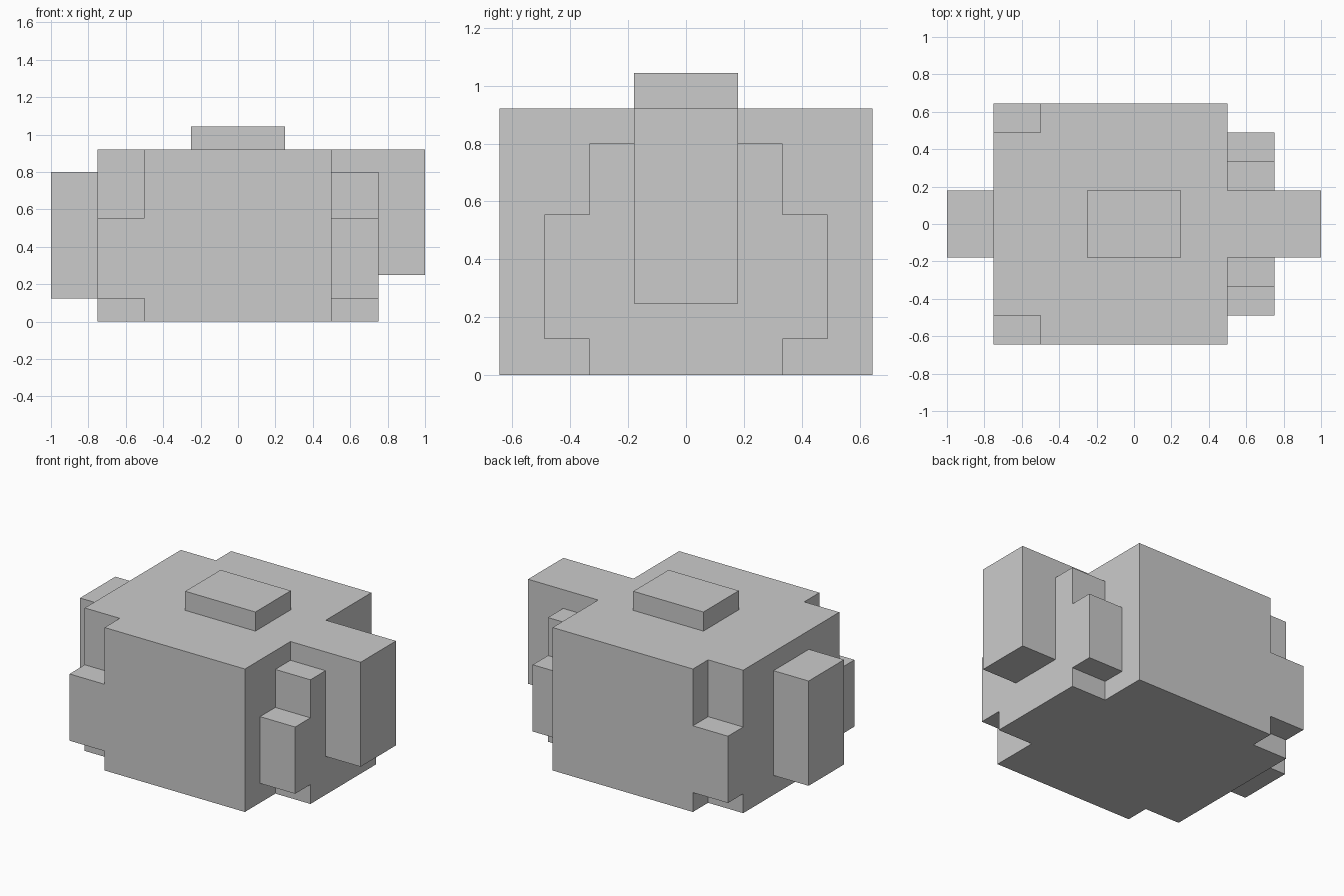
import bpy, bmesh

if "Cube" in bpy.data.objects:
    bpy.data.objects.remove(bpy.data.objects["Cube"])


def slab(name, x0, x1, half):
    """Extrude a profile along x; half is its +y side (y, z) from bottom to top."""
    profile = half + [(-y, z) for y, z in reversed(half)]
    bm = bmesh.new()
    face = bm.faces.new([bm.verts.new((x0, y, z)) for y, z in profile])
    ext = bmesh.ops.extrude_face_region(bm, geom=[face], use_keep_orig=True)
    verts = [g for g in ext["geom"] if isinstance(g, bmesh.types.BMVert)]
    bmesh.ops.translate(bm, verts=verts, vec=(x1 - x0, 0, 0))
    bmesh.ops.recalc_face_normals(bm, faces=bm.faces)
    mesh = bpy.data.meshes.new(name)
    bm.to_mesh(mesh)
    bm.free()
    obj = bpy.data.objects.new(name, mesh)
    bpy.context.collection.objects.link(obj)
    return obj


# Shared step widths (half, along y) and the body's top height
W1, W2, W3, W4 = 0.18, 0.334, 0.489, 0.644
TOP = 0.921

# Main body
slab("body", -0.5, 0.5, [(W4, 0), (W4, TOP)])

# Stepped left side with wider middle band, and the block on it
slab("left_side", -0.75, -0.5,
     [(W3, 0), (W3, 0.125), (W4, 0.125), (W4, 0.555), (W3, 0.555), (W3, TOP)])
slab("left_block", -1.0, -0.75, [(W1, 0.125), (W1, 0.8)])

# Stepped right side, and the block on it
slab("right_side", 0.5, 0.75,
     [(W2, 0), (W2, 0.125), (W3, 0.125), (W3, 0.555),
      (W2, 0.555), (W2, 0.8), (W1, 0.8), (W1, TOP)])
slab("right_block", 0.75, 1.0, [(W1, 0.248), (W1, TOP)])

# Raised plate on top
slab("top_plate", -0.25, 0.25, [(W1, TOP), (W1, 1.044)])
